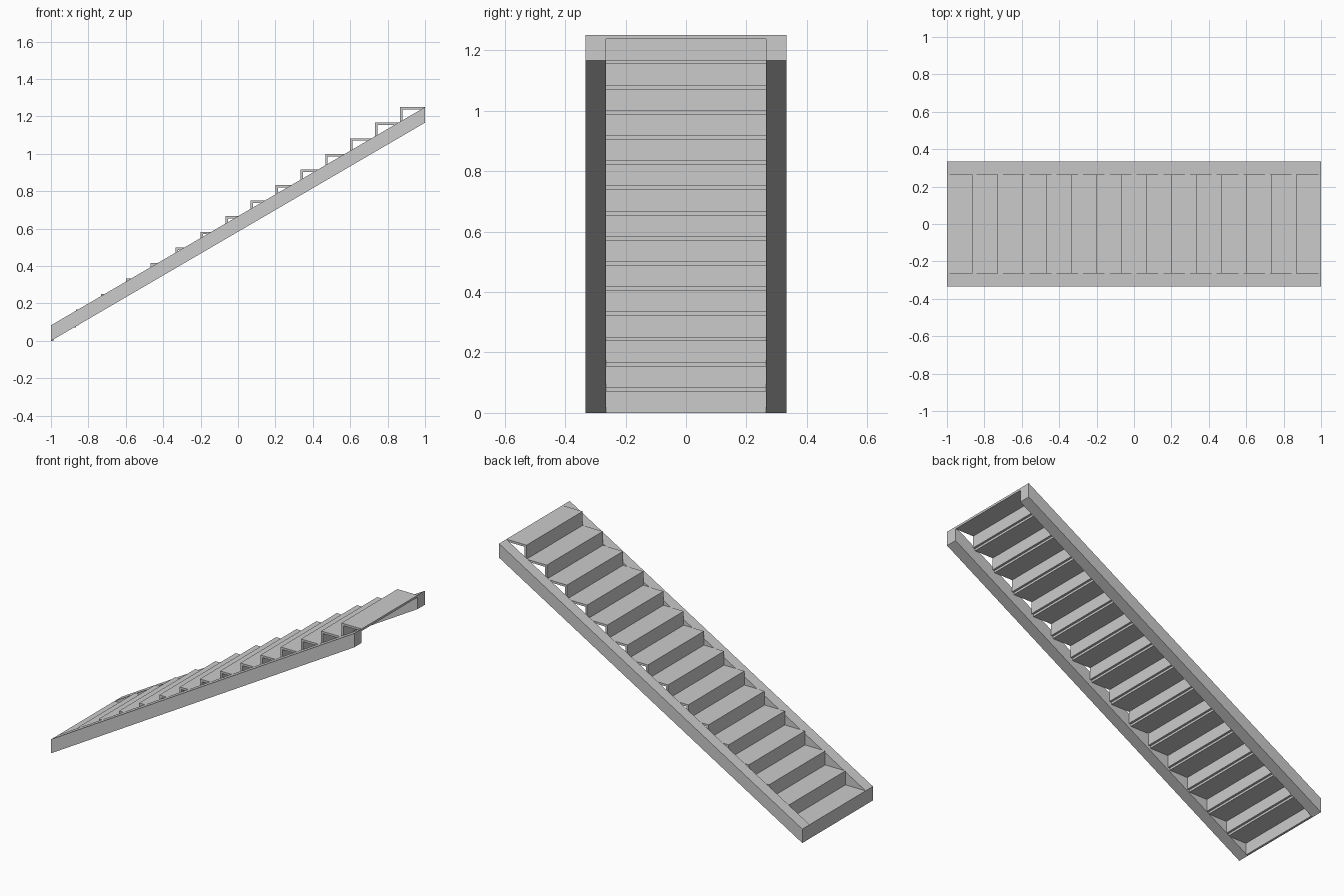
import bpy

if "Cube" in bpy.data.objects:
    bpy.data.objects.remove(bpy.data.objects["Cube"])

STEPS = 15
RUN = 2.0 / STEPS          # tread depth
RISE = 1.25 / STEPS        # step height
THICK = 0.0129             # board thickness
INNER, OUTER = 0.264, 0.333

grey = bpy.data.materials.new("light grey")
grey.diffuse_color = (0.6, 0.6, 0.6, 1)
grey.use_nodes = True
grey.node_tree.nodes["Principled BSDF"].inputs["Base Color"].default_value = grey.diffuse_color


def extrude_profile(name, profile, y0, y1):
    """Solid made from an x-z outline swept from y0 to y1."""
    n = len(profile)
    verts = [(x, y, z) for y in (y0, y1) for x, z in profile]
    faces = [tuple(range(n)), tuple(reversed(range(n, 2 * n)))]
    faces += [(i, i + n, (i + 1) % n + n, (i + 1) % n) for i in range(n)]
    mesh = bpy.data.meshes.new(name)
    mesh.from_pydata(verts, [], faces)
    mesh.materials.append(grey)
    mesh.update()
    obj = bpy.data.objects.new(name, mesh)
    bpy.context.collection.objects.link(obj)
    return obj


# Sloping side beams with plumb-cut ends
beam = [(-1, 0), (1, 1.25 - RISE), (1, 1.25), (-1, RISE)]
extrude_profile("front_stringer", beam, -OUTER, -INNER)
extrude_profile("back_stringer", beam, INNER, OUTER)

# Steps: riser and tread joined in one L-shaped board
for k in range(STEPS):
    x, z = -1 + k * RUN, k * RISE
    top = z + RISE
    step = [(x, z), (x + THICK, z), (x + THICK, top - THICK),
            (x + RUN, top - THICK), (x + RUN, top), (x, top)]
    extrude_profile(f"step_{k + 1}", step, -INNER, INNER)
